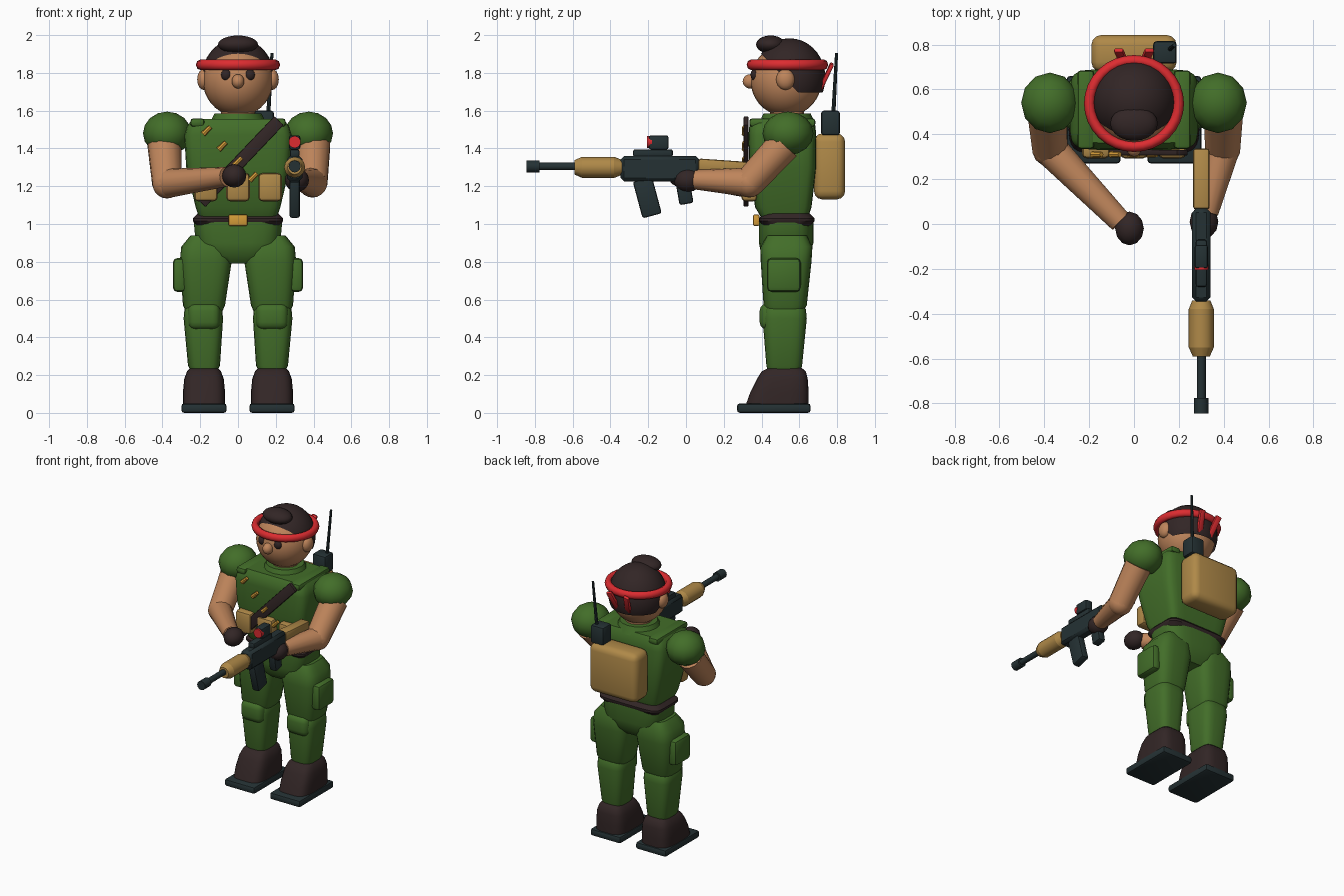
import bpy, bmesh, math
from mathutils import Vector, Matrix

if "Cube" in bpy.data.objects:
    bpy.data.objects.remove(bpy.data.objects["Cube"])

def mat(name, c):
    m = bpy.data.materials.new(name)
    m.diffuse_color = (*c, 1)
    m.use_nodes = True
    m.node_tree.nodes["Principled BSDF"].inputs["Base Color"].default_value = m.diffuse_color
    return m

GREEN = mat("uniform green", (0.055, 0.155, 0.022))
SKIN = mat("skin", (0.52, 0.235, 0.105))
TAN = mat("tan", (0.43, 0.25, 0.065))
DARK = mat("dark brown", (0.032, 0.019, 0.019))
METAL = mat("gunmetal", (0.018, 0.031, 0.034))
RED = mat("red", (0.72, 0.025, 0.03))
GOLD = mat("gold", (0.66, 0.33, 0.04))

def finish(name, bm, m, angle=40):
    bmesh.ops.recalc_face_normals(bm, faces=bm.faces)
    me = bpy.data.meshes.new(name)
    bm.to_mesh(me)
    bm.free()
    me.materials.append(m)
    me.shade_smooth()
    me.set_sharp_from_angle(angle=math.radians(angle))
    ob = bpy.data.objects.new(name, me)
    bpy.context.collection.objects.link(ob)
    return ob

def box(name, c, s, m, bev=0.02, rot=None, seg=2):
    bm = bmesh.new()
    bmesh.ops.create_cube(bm, size=1, matrix=Matrix.Diagonal((*s, 1)))
    if bev:
        bmesh.ops.bevel(bm, geom=bm.edges[:], offset=bev, segments=seg, profile=0.5, affect='EDGES')
    bm.transform(Matrix.Translation(c) @ (rot or Matrix()))
    return finish(name, bm, m)

def ball(name, c, r, m, u=20, v=12):
    bm = bmesh.new()
    bmesh.ops.create_uvsphere(bm, u_segments=u, v_segments=v, radius=1,
                              matrix=Matrix.Translation(c) @ Matrix.Diagonal((*r, 1)))
    return finish(name, bm, m, 60)

def rod_into(bm, a, b, r1, r2, n):
    a, b = Vector(a), Vector(b)
    q = (b - a).to_track_quat('Z', 'Y').to_matrix().to_4x4()
    bmesh.ops.create_cone(bm, cap_ends=True, segments=n, radius1=r1, radius2=r2, depth=(b - a).length,
                          matrix=Matrix.Translation((a + b) / 2) @ q)

def rod(name, a, b, r1, r2, m, n=12):
    bm = bmesh.new()
    rod_into(bm, a, b, r1, r2, n)
    return finish(name, bm, m)

def loft(name, rings, m, p=4, n=24, angle=40):
    """rings: (z, centre x, half width, y front, y back), superellipse sections"""
    bm = bmesh.new()
    rows = []
    for z, cx, hw, y0, y1 in rings:
        row = []
        for i in range(n):
            t = 2 * math.pi * (i + 0.5) / n
            c, s = math.cos(t), math.sin(t)
            row.append(bm.verts.new((cx + hw * math.copysign(abs(c) ** (2 / p), c),
                                     (y0 + y1) / 2 + (y1 - y0) / 2 * math.copysign(abs(s) ** (2 / p), s), z)))
        rows.append(row)
    for a, b in zip(rows, rows[1:]):
        for i in range(n):
            j = (i + 1) % n
            bm.faces.new((a[i], a[j], b[j], b[i]))
    bm.faces.new(rows[0])
    bm.faces.new(rows[-1])
    return finish(name, bm, m, angle)

# legs, boots, knee pads, thigh pockets
for s, side in ((-1, "left"), (1, "right")):
    x = 0.18 * s
    box(side + "_sole", (x, 0.465, 0.025), (0.24, 0.39, 0.05), METAL, 0.015)
    loft(side + "_boot", [(0.04, x, 0.112, 0.315, 0.65), (0.11, x, 0.112, 0.34, 0.65),
                          (0.18, x, 0.105, 0.375, 0.645), (0.22, x, 0.09, 0.40, 0.635),
                          (0.24, x, 0.07, 0.44, 0.61)], DARK)
    loft(side + "_shin", [(0.21, x, 0.065, 0.435, 0.605), (0.25, x, 0.085, 0.425, 0.615),
                          (0.50, x * 1.02, 0.105, 0.405, 0.64), (0.55, x * 1.02, 0.10, 0.41, 0.635),
                          (0.58, x * 1.02, 0.08, 0.43, 0.61)], GREEN, 3.5)
    loft(side + "_thigh", [(0.52, x, 0.09, 0.43, 0.61), (0.57, x, 0.112, 0.41, 0.64),
                           (0.80, x * 0.95, 0.138, 0.395, 0.665), (0.88, x * 0.95, 0.13, 0.395, 0.67),
                           (0.94, x * 0.95, 0.08, 0.43, 0.64)], GREEN, 3.5)
    box(side + "_knee_pad", (x, 0.435, 0.51), (0.17, 0.09, 0.14), GREEN, 0.04, seg=3)
    box(side + "_thigh_pocket", (0.31 * s, 0.518, 0.73), (0.07, 0.18, 0.18), GREEN, 0.025)

# pelvis, belt, buckle
loft("pelvis", [(0.79, 0, 0.11, 0.44, 0.62), (0.83, 0, 0.17, 0.40, 0.655), (0.90, 0, 0.225, 0.385, 0.675),
                (1.01, 0, 0.235, 0.385, 0.675)], GREEN, 3.5)
loft("belt", [(0.985, 0, 0.215, 0.41, 0.655), (1.015, 0, 0.24, 0.385, 0.68), (1.03, 0, 0.24, 0.385, 0.68),
              (1.055, 0, 0.215, 0.41, 0.655)], DARK, 6)
box("buckle", (0, 0.372, 1.02), (0.10, 0.035, 0.06), GOLD, 0.008)

# torso with shoulder straps and collar
loft("torso", [(1.03, 0, 0.205, 0.40, 0.645), (1.09, 0, 0.225, 0.365, 0.665), (1.30, 0, 0.275, 0.335, 0.69),
               (1.47, 0, 0.285, 0.33, 0.69), (1.52, 0, 0.27, 0.335, 0.685), (1.555, 0, 0.24, 0.36, 0.665)],
     GREEN, 7)
for s, side in ((-1, "left"), (1, "right")):
    box(side + "_shoulder_strap", (0.215 * s, 0.51, 1.537), (0.075, 0.35, 0.045), GREEN, 0.016)
rod("collar", (0, 0.535, 1.53), (0, 0.535, 1.585), 0.15, 0.125, GREEN, 16)
rod("neck", (0, 0.535, 1.54), (0, 0.535, 1.64), 0.09, 0.09, SKIN, 16)

# pouches, bandolier and rounds
for i, x in enumerate((-0.17, 0, 0.17)):
    box(f"pouch_{i}", (x, 0.335, 1.195), (0.125, 0.085, 0.15), TAN, 0.022)
tilt = math.atan2(0.42, 0.40)
box("bandolier", (0.01, 0.318, 1.33), (0.60, 0.025, 0.068), DARK, 0.005, Matrix.Rotation(-tilt, 4, 'Y'))
for i in range(4):
    x, z = -0.165 + 0.082 * i, 1.495 - 0.082 * i
    rod(f"round_{i}", (x - 0.02, 0.31, z - 0.02), (x + 0.02, 0.31, z + 0.02), 0.015, 0.012, GOLD, 8)

# backpack with radio and antenna
box("backpack", (0, 0.76, 1.305), (0.38, 0.165, 0.35), TAN, 0.045, seg=3)
box("radio", (0.138, 0.765, 1.535), (0.105, 0.10, 0.13), METAL, 0.015)
rod("antenna", (0.16, 0.78, 1.58), (0.18, 0.797, 1.905), 0.011, 0.008, METAL, 8)

# head and face
ball("head", (0, 0.53, 1.76), (0.186, 0.188, 0.19), SKIN, 28, 18)
ball("nose", (0, 0.34, 1.755), (0.034, 0.04, 0.038), SKIN, 14, 10)
for s, side in ((-1, "left"), (1, "right")):
    ball(side + "_ear", (0.182 * s, 0.527, 1.765), (0.035, 0.05, 0.055), SKIN, 14, 10)
    ball(side + "_eye", (0.063 * s, 0.362, 1.79), (0.027, 0.02, 0.03), DARK, 14, 10)

# hair cap cut along a sloping hairline, and quiff
bm = bmesh.new()
bmesh.ops.create_uvsphere(bm, u_segments=28, v_segments=18, radius=1,
                          matrix=Matrix.Translation((0, 0.548, 1.775)) @ Matrix.Diagonal((0.192, 0.19, 0.208, 1)))
for co, no in (((0, 0.39, 1.91), (0, 1.05, 1)), ((0, 0.6, 1.695), (0, 0, 1))):
    bmesh.ops.bisect_plane(bm, geom=bm.verts[:] + bm.edges[:] + bm.faces[:], plane_co=co, plane_no=no,
                           clear_inner=True)
finish("hair", bm, DARK, 60)
ball("quiff", (0, 0.448, 1.95), (0.106, 0.077, 0.048), DARK, 20, 12)

# headband ring and tails
bm = bmesh.new()
n, k = 32, 8
grid = [[bm.verts.new(((0.199 + 0.024 * math.cos(b)) * math.cos(a), 0.537 + (0.192 + 0.024 * math.cos(b)) * math.sin(a),
                       1.843 + 0.028 * math.sin(b))) for b in [2 * math.pi * j / k for j in range(k)]]
        for a in [2 * math.pi * i / n for i in range(n)]]
for i in range(n):
    for j in range(k):
        bm.faces.new((grid[i][j], grid[(i + 1) % n][j], grid[(i + 1) % n][(j + 1) % k], grid[i][(j + 1) % k]))
finish("headband", bm, RED, 60)
for s, side in ((-1, "left"), (1, "right")):
    rot = Matrix.Rotation(math.radians(12 * s), 4, 'Y') @ Matrix.Rotation(math.radians(-25), 4, 'X')
    box(side + "_headband_tail", (0.055 * s, 0.743, 1.783), (0.042, 0.022, 0.15), RED, 0.007, rot)

# arms: puffed sleeve, upper arm, elbow, forearm, glove
arms = {"left": ((-0.39, 0.52, 1.42), (-0.375, 0.335, 1.215), (-0.06, 0.01, 1.25), (-0.02, -0.02, 1.255)),
        "right": ((0.40, 0.52, 1.42), (0.395, 0.335, 1.22), (0.325, 0.05, 1.235), (0.312, 0.01, 1.232))}
for side, (sh, el, wr, hand) in arms.items():
    s = -1 if side == "left" else 1
    ball(side + "_sleeve", (0.375 * s, 0.54, 1.48), (0.128, 0.135, 0.115), GREEN, 12, 8)
    bm = bmesh.new()
    rod_into(bm, sh, el, 0.09, 0.08, 14)
    rod_into(bm, el, wr, 0.078, 0.052, 14)
    bmesh.ops.create_uvsphere(bm, u_segments=14, v_segments=10, radius=0.08, matrix=Matrix.Translation(el))
    finish(side + "_arm", bm, SKIN, 50)
    ball(side + "_glove", hand, (0.064, 0.075, 0.062), DARK, 12, 8)

# rifle along -y
GX, GZ = 0.30, 1.305
box("rifle_stock", (GX, 0.20, 1.305), (0.072, 0.27, 0.065), TAN, 0.012, Matrix.Rotation(math.radians(-4), 4, 'X'))
box("rifle_receiver", (GX, -0.138, 1.293), (0.082, 0.415, 0.135), METAL, 0.018, seg=1)
rod("rifle_handguard", (GX, -0.38, GZ - 0.005), (GX, -0.55, GZ - 0.005), 0.056, 0.056, TAN, 12)
rod("handguard_front", (GX, -0.55, GZ - 0.005), (GX, -0.59, GZ - 0.005), 0.056, 0.038, TAN, 12)
rod("handguard_rear", (GX, -0.34, GZ - 0.005), (GX, -0.38, GZ - 0.005), 0.04, 0.056, TAN, 12)
rod("rifle_barrel", (GX, -0.57, GZ), (GX, -0.80, GZ), 0.02, 0.02, METAL, 12)
rod("rifle_muzzle", (GX, -0.775, GZ), (GX, -0.845, GZ), 0.032, 0.032, METAL, 12)
box("sight_rail", (GX, -0.175, 1.375), (0.05, 0.21, 0.04), METAL, 0.01)
box("sight", (GX, -0.145, 1.432), (0.06, 0.105, 0.075), METAL, 0.012)
rod("sight_lens", (GX, -0.18, 1.434), (GX, -0.206, 1.434), 0.032, 0.032, RED, 14)
box("magazine", (GX, -0.205, 1.14), (0.055, 0.105, 0.20), METAL, 0.012, Matrix.Rotation(math.radians(15), 4, 'X'))
box("rifle_grip", (GX, -0.01, 1.18), (0.055, 0.075, 0.15), METAL, 0.012, Matrix.Rotation(math.radians(10), 4, 'X'))
